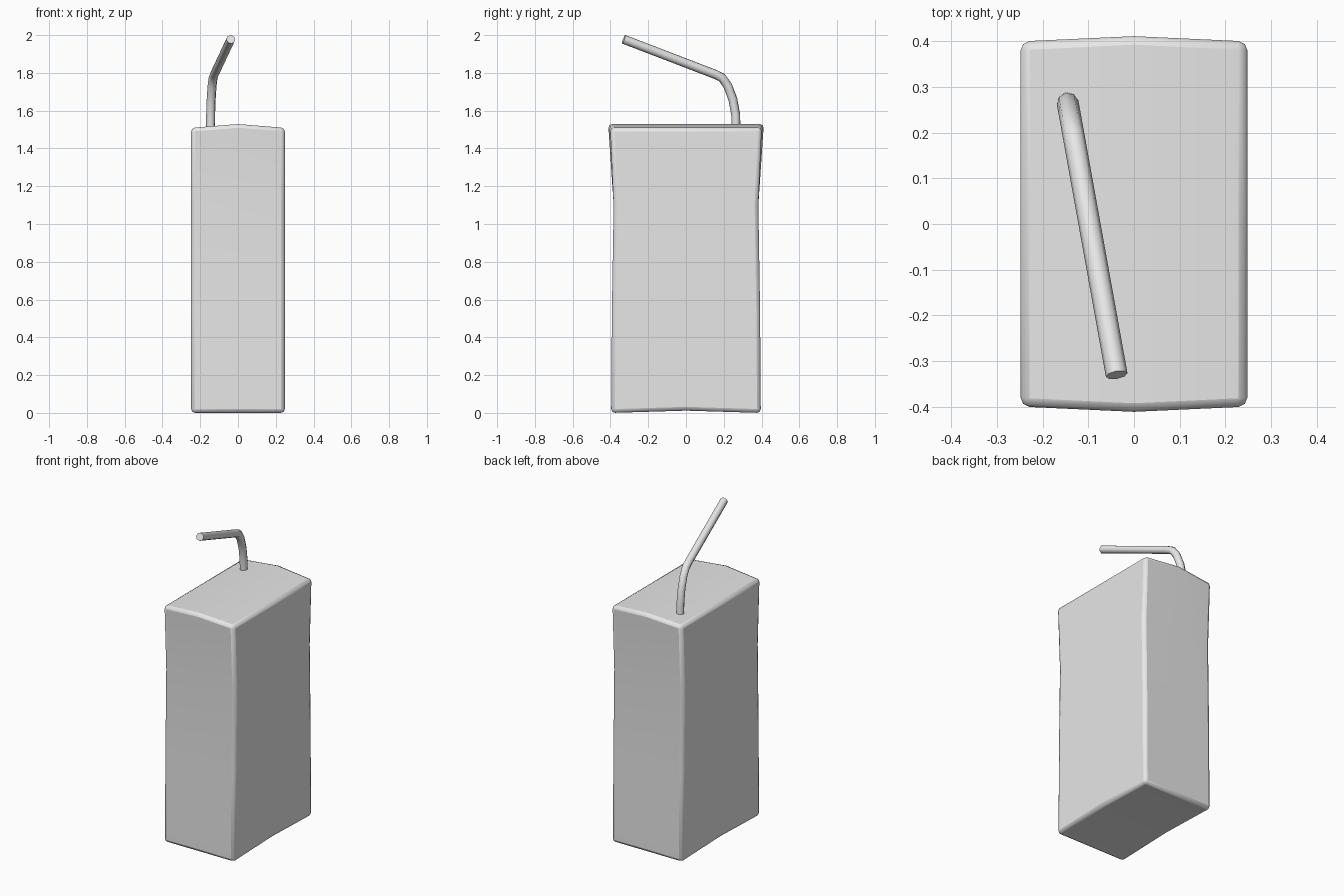
import bpy, bmesh
from mathutils import Vector

cube = bpy.data.objects.get("Cube")
if cube:
    bpy.data.objects.remove(cube, do_unlink=True)

GREY = (0.8, 0.8, 0.8, 1.0)
mat = bpy.data.materials.new("plain_grey")
mat.use_nodes = True
mat.diffuse_color = GREY
mat.node_tree.nodes["Principled BSDF"].inputs["Base Color"].default_value = GREY


def smooth(obj, angle):
    bpy.ops.object.select_all(action='DESELECT')
    obj.select_set(True)
    bpy.context.view_layer.objects.active = obj
    bpy.ops.object.shade_smooth_by_angle(angle=angle)


# Carton: a box cut into panels, pinched below the top and creased along the middle
HEIGHT = 1.505
LEVELS = {0.0: 0.396, 0.55: 0.392, 1.1: 0.383, HEIGHT: 0.400}   # height: half depth

bm = bmesh.new()
bmesh.ops.create_cube(bm, size=1)
for v in bm.verts:
    v.co.z = (v.co.z + 0.5) * HEIGHT
cuts = [((0, 0, 0), (1, 0, 0)), ((0, 0, 0), (0, 1, 0)),
        ((0, 0, 0.55), (0, 0, 1)), ((0, 0, 1.1), (0, 0, 1))]
for co, no in cuts:
    bmesh.ops.bisect_plane(bm, geom=bm.verts[:] + bm.edges[:] + bm.faces[:],
                           plane_co=co, plane_no=no)
for v in bm.verts:
    x, y, z = v.co
    level = min(LEVELS, key=lambda k: abs(k - z))
    middle = abs(x) < 0.01
    top = level == HEIGHT
    v.co.x = x * 0.496
    v.co.y = y * 2 * (LEVELS[level] + (0.012 if middle and top else 0))
    if top:
        v.co.z += 0.024 if middle else 0.004
    if level == 0.0 and abs(y) < 0.01:
        v.co.z += 0.012
bmesh.ops.recalc_face_normals(bm, faces=bm.faces[:])
mesh = bpy.data.meshes.new("carton")
bm.to_mesh(mesh)
bm.free()
carton = bpy.data.objects.new("carton", mesh)
bpy.context.collection.objects.link(carton)
mesh.materials.append(mat)
bevel = carton.modifiers.new("soft_edges", 'BEVEL')
bevel.width = 0.02
bevel.segments = 2
bevel.limit_method = 'ANGLE'
bevel.angle_limit = 0.8
smooth(carton, 0.9)

# Straw: a bent tube leaning forward and across the top
path = [(0.265, 1.48), (0.263, 1.58), (0.248, 1.66), (0.222, 1.73),
        (0.19, 1.775), (0.155, 1.792), (-0.33, 1.978)]
curve = bpy.data.curves.new("straw", 'CURVE')
curve.dimensions = '3D'
curve.bevel_depth = 0.024
curve.bevel_resolution = 2
curve.use_fill_caps = True
spline = curve.splines.new('POLY')
spline.points.add(len(path) - 1)
for p, (y, z) in zip(spline.points, path):
    p.co = Vector((-0.145 + (0.265 - y) * 0.18, y, z, 1))
straw = bpy.data.objects.new("straw", curve)
bpy.context.collection.objects.link(straw)
curve.materials.append(mat)
bpy.ops.object.select_all(action='DESELECT')
straw.select_set(True)
bpy.context.view_layer.objects.active = straw
bpy.ops.object.convert(target='MESH')
smooth(bpy.context.object, 0.9)
